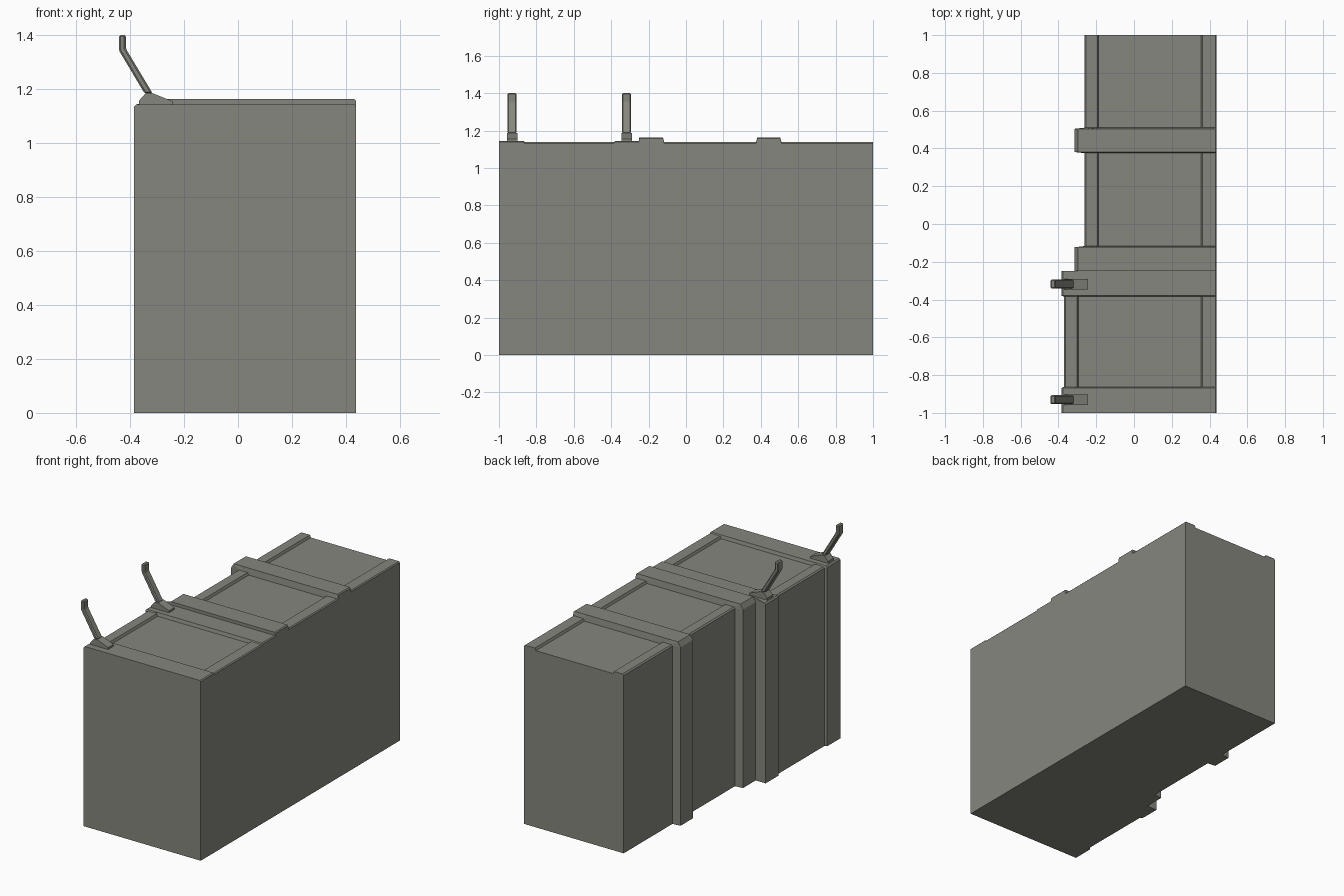
import bpy, bmesh

if "Cube" in bpy.data.objects:
    bpy.data.objects.remove(bpy.data.objects["Cube"])

grey = bpy.data.materials.new("warm_grey")
grey.diffuse_color = (0.24, 0.24, 0.21, 1)
grey.use_nodes = True
grey.node_tree.nodes["Principled BSDF"].inputs["Base Color"].default_value = grey.diffuse_color


def finish(bm, name):
    bmesh.ops.remove_doubles(bm, verts=bm.verts, dist=0.0001)
    bmesh.ops.dissolve_degenerate(bm, edges=bm.edges, dist=0.0001)
    bmesh.ops.recalc_face_normals(bm, faces=bm.faces)
    me = bpy.data.meshes.new(name)
    bm.to_mesh(me)
    bm.free()
    me.materials.append(grey)
    ob = bpy.data.objects.new(name, me)
    bpy.context.collection.objects.link(ob)
    return ob


RIGHT = 0.438


def section(left, top, sunk=0.0, cx=0.008, cz=0.008):
    """Cross-section in x, z: chamfered top corners and an optional sunken panel."""
    a, b = left + 0.068, RIGHT - 0.075
    return [(RIGHT, 0), (RIGHT, top - 0.006), (RIGHT - 0.006, top),
            (b, top), (b - 0.007, top - sunk), (a + 0.007, top - sunk), (a, top),
            (left + cx, top), (left, top - cz), (left, 0)]


wide_band = section(-0.385, 1.144)
wide_wall = section(-0.37, 1.138, 0.015)
slim_band = section(-0.315, 1.164, 0, 0.018, 0.03)
slim_wall = section(-0.262, 1.138, 0.015)

# Wall: bands and recessed panels lofted as one closed shell along y
stations = [(-1, -0.862, wide_band, 0, 0.006), (-0.862, -0.385, wide_wall, 0, 0),
            (-0.385, -0.25, wide_band, 0.006, 0), (-0.25, -0.117, slim_band, 0, 0.006),
            (-0.117, 0.375, slim_wall, 0, 0), (0.375, 0.51, slim_band, 0.006, 0.006),
            (0.51, 1, slim_wall, 0, 0)]
bm = bmesh.new()
rings = []
for y0, y1, prof, s0, s1 in stations:
    for y in (y0 + s0, y1 - s1):
        rings.append([bm.verts.new((x, y, z)) for x, z in prof])
for r, s in zip(rings, rings[1:]):
    for i in range(len(r)):
        j = (i + 1) % len(r)
        bm.faces.new((r[i], r[j], s[j], s[i]))
bm.faces.new(rings[0])
bm.faces.new(rings[-1])
finish(bm, "wall")


def extrude_y(name, prof, y, width, bevel):
    bm = bmesh.new()
    r, s = [[bm.verts.new((x, y + d * width / 2, z)) for x, z in prof] for d in (-1, 1)]
    for i in range(len(r)):
        j = (i + 1) % len(r)
        bm.faces.new((r[i], r[j], s[j], s[i]))
    bm.faces.new(r)
    bm.faces.new(s)
    ob = finish(bm, name)
    if bevel:
        m = ob.modifiers.new("chamfer", 'BEVEL')
        m.width, m.segments, m.limit_method = bevel, 1, 'ANGLE'
    return ob


# Two bent posts on wedge-shaped feet
foot = [(-0.368, 1.14), (-0.368, 1.157), (-0.342, 1.186), (-0.318, 1.186),
        (-0.243, 1.156), (-0.243, 1.14)]
post = [(-0.442, 1.401), (-0.416, 1.401), (-0.416, 1.351), (-0.316, 1.184),
        (-0.346, 1.184), (-0.442, 1.345)]
for n, y in enumerate((-0.93, -0.318), 1):
    extrude_y(f"post_foot_{n}", foot, y, 0.056, 0)
    extrude_y(f"bent_post_{n}", post, y, 0.048, 0.006)
